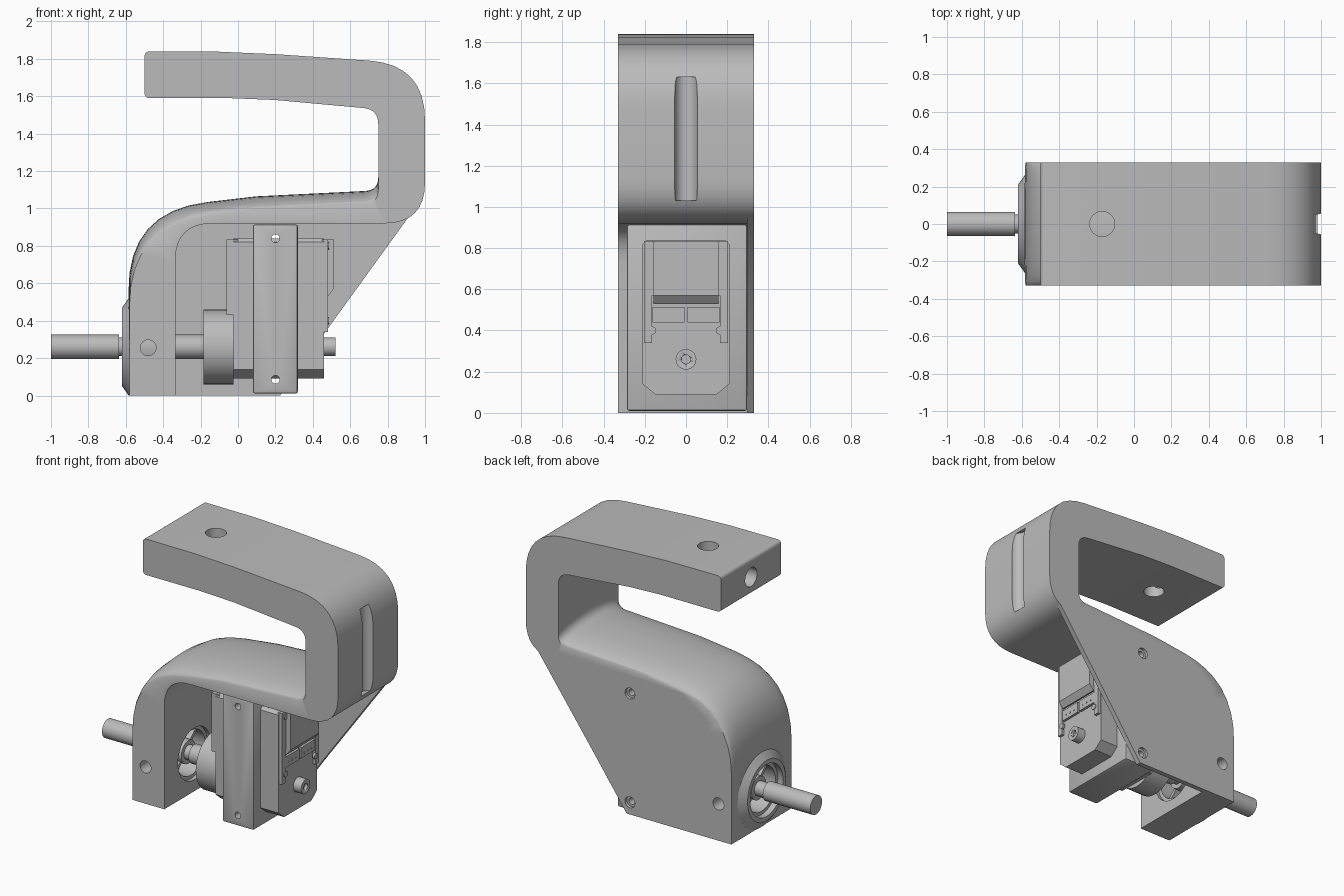
import bpy, bmesh, math
from mathutils import Matrix, Vector

old = bpy.data.objects.get("Cube")
if old:
    bpy.data.objects.remove(old, do_unlink=True)

grey = bpy.data.materials.new("plain grey")
grey.use_nodes = True
tone = (0.5, 0.5, 0.5, 1)
grey.diffuse_color = tone
grey.node_tree.nodes["Principled BSDF"].inputs["Base Color"].default_value = tone

AXIS_Z = 0.26   # height of the drive shaft
HALF = 0.33     # half depth of the housing
TURN = {"x": Matrix.Rotation(math.pi / 2, 4, "Y"),
        "y": Matrix.Rotation(-math.pi / 2, 4, "X"),
        "z": Matrix.Identity(4)}


def finish(name, bm):
    bmesh.ops.recalc_face_normals(bm, faces=bm.faces)
    mesh = bpy.data.meshes.new(name)
    bm.to_mesh(mesh)
    bm.free()
    ob = bpy.data.objects.new(name, mesh)
    bpy.context.collection.objects.link(ob)
    mesh.materials.append(grey)
    return ob


def activate(ob):
    bpy.ops.object.select_all(action="DESELECT")
    ob.select_set(True)
    bpy.context.view_layer.objects.active = ob


def smooth(ob):
    activate(ob)
    bpy.ops.object.shade_smooth_by_angle(angle=math.radians(30))


def rod(name, axis, start, end, r, at, r2=None):
    """Cylinder or cone along an axis; `at` is its centre line."""
    bm = bmesh.new()
    direction = TURN[axis] @ Vector((0, 0, 1))
    centre = Vector(at) + direction * (start + end) / 2
    bmesh.ops.create_cone(bm, cap_ends=True, segments=40, radius1=r,
                          radius2=r if r2 is None else r2, depth=end - start,
                          matrix=Matrix.Translation(centre) @ TURN[axis])
    ob = finish(name, bm)
    smooth(ob)
    return ob


def box(name, xs, ys, zs, bevel=0.0):
    bm = bmesh.new()
    bmesh.ops.create_cube(bm, size=1)
    for v in bm.verts:
        v.co = [(s[0] + s[1]) / 2 + c * (s[1] - s[0]) for c, s in zip(v.co, (xs, ys, zs))]
    if bevel:
        bmesh.ops.bevel(bm, geom=bm.edges[:], offset=bevel, segments=2,
                        profile=0.5, affect="EDGES")
    return finish(name, bm)


def loft(name, sections):
    """Skin matching closed rings of points and cap the two ends."""
    bm = bmesh.new()
    rings = [[bm.verts.new(p) for p in s] for s in sections]
    for a, b in zip(rings, rings[1:]):
        for i in range(len(a)):
            j = (i + 1) % len(a)
            bm.faces.new((a[i], a[j], b[j], b[i]))
    caps = [bm.faces.new(rings[0]), bm.faces.new(rings[-1])]
    bmesh.ops.recalc_face_normals(bm, faces=bm.faces)
    bmesh.ops.triangulate(bm, faces=caps)
    return finish(name, bm)


def boolean(ob, other, operation="DIFFERENCE"):
    activate(ob)
    mod = ob.modifiers.new("cut", "BOOLEAN")
    mod.operation, mod.object, mod.solver = operation, other, "EXACT"
    bpy.ops.object.modifier_apply(modifier=mod.name)
    bpy.data.objects.remove(other, do_unlink=True)


def rounded(points, steps=8):
    """Outline in x and z; a third value rounds that corner."""
    out = []
    for i, (x, z, r) in enumerate(points):
        p = Vector((x, z))
        if not r:
            out.append(p)
            continue
        a = p + (Vector(points[i - 1][:2]) - p).normalized() * r
        b = p + (Vector(points[(i + 1) % len(points)][:2]) - p).normalized() * r
        for k in range(steps + 1):
            t = k / steps
            out.append(a * (1 - t) ** 2 + p * 2 * t * (1 - t) + b * t * t)
    return out


def housing_outline(d):
    """C-shaped outline; d raises the domed lower deck."""
    return rounded([
        (-0.5, 1.84, 0.03), (-0.1, 1.838, 0), (0.2, 1.825, 0), (1, 1.77, 0.3),
        (1, 0.92, 0.22), (-0.335, 0.92, 0.2), (-0.335, 0, 0), (-0.58, 0, 0),
        (-0.58 - 0.01 * d, 0.91 + 0.075 * d, 0.43), (0.1, 0.995 + 0.07 * d, 0),
        (0.75, 1.03 + 0.067 * d, 0.07), (0.75, 1.53, 0.08),
        (0.2, 1.58, 0), (-0.05, 1.59, 0), (-0.5, 1.59, 0.03)])


# Housing: hook-shaped arm over a domed deck and a front pillar
sections = []
for k in range(17):
    t = math.pi * k / 16
    y = -HALF * math.cos(t)
    sections.append([(p.x, y, p.y) for p in housing_outline(math.sin(t))])
housing = loft("housing", sections)

# Back plate with its slanted edge
plate = [(-0.45, 0), (0.225, 0), (0.46, 0.33), (0.945, 1.0), (0.8, 0.98), (-0.2, 0.95), (-0.4, 0.8)]
boolean(housing, loft("back_plate", [[(x, y, z) for x, z in plate] for y in (0.295, HALF)]), "UNION")

# Conical boss around the shaft, trimmed flat at the foot
boss = rod("boss", "x", -0.62, -0.5, 0.21, (0, 0, AXIS_Z), 0.38)
boolean(boss, box("trim", (-1, 0), (-1, 1), (-1, 0)))
boolean(boss, box("trim", (-0.57, 0), (-1, 1), (-1, 1)))
boolean(housing, boss, "UNION")

# Holes and thumb groove
for axis, start, end, r, at in [
        ("x", -0.8, -0.2, 0.18, (0, 0, AXIS_Z)),
        ("z", 1.4, 2, 0.067, (-0.17, 0, 0)),
        ("x", -0.6, -0.17, 0.065, (0, 0, 1.71)),
        ("y", -0.5, 0.5, 0.042, (-0.48, 0, 0.255)),
        ("z", 1.03, 1.63, 0.055, (1, 0, 0))]:
    boolean(housing, rod("cutter", axis, start, end, r, at))
for z in (0.085, 0.84):
    boolean(housing, rod("cutter", "y", 0.2, 0.5, 0.022, (0.2, 0, z)))
    boolean(housing, rod("cutter", "y", 0.31, 0.5, 0.038, (0.2, 0, z)))
smooth(housing)

# Spoked bearing in the pillar
ring = rod("bearing_ring", "x", -0.58, -0.36, 0.179, (0, 0, AXIS_Z))
boolean(ring, rod("cutter", "x", -0.8, -0.2, 0.155, (0, 0, AXIS_Z)))
smooth(ring)
rod("bearing_hub", "x", -0.56, -0.38, 0.08, (0, 0, AXIS_Z))
for k in range(4):
    spoke = box("bearing_spoke", (-0.54, -0.4), (0.06, 0.165), (-0.012, 0.012))
    spoke.data.transform(Matrix.Translation((0, 0, AXIS_Z))
                         @ Matrix.Rotation(math.pi * (k / 2 + 0.25), 4, "X"))

# Drive shaft, coupling and motor horn
for name, start, end, r in [
        ("drive_shaft", -1, -0.635, 0.065), ("shaft_neck", -0.64, -0.3, 0.05),
        ("coupling", -0.335, -0.17, 0.065), ("motor_horn", -0.185, -0.025, 0.2),
        ("rear_axle", 0.45, 0.52, 0.05)]:
    axle = rod(name, "x", start, end, r, (0, 0, AXIS_Z))
    if name == "rear_axle":
        boolean(axle, rod("cutter", "x", 0.5, 0.6, 0.022, (0, 0, AXIS_Z)))

# Mounting bracket around the motor
bracket = box("mounting_bracket", (0.08, 0.32), (-0.287, 0.297), (0.01, 0.915), 0.012)
for z in (0.085, 0.84):
    boolean(bracket, rod("cutter", "y", -0.5, 0.5, 0.022, (0.2, 0, z)))
smooth(bracket)

# Motor body with chamfered lower corners
case = [(0.21, 0.82), (0.19, 0.84), (-0.19, 0.84), (-0.21, 0.82),
        (-0.21, 0.14), (-0.15, 0.09), (0.15, 0.09), (0.21, 0.14)]
motor = loft("motor_body", [[(x, y, z) for y, z in case] for x in (-0.025, 0.46)])
box("motor_front_cap", (-0.062, 0), (-0.205, 0.205), (0.43, 0.835))
box("motor_rear_cap", (0.45, 0.48), (-0.205, 0.205), (0.57, 0.835))
for side in (-1, 1):
    ys = sorted((side * 0.165, side * 0.205))
    box("cap_leg", (0.45, 0.48), ys, (0.34, 0.58))
    box("plug_socket", (0.45, 0.478), sorted((side * 0.008, side * 0.162)), (0.44, 0.515))
    for z in (0.4, 0.8):
        rod("case_screw", "x", 0.47, 0.486, 0.02, (0, side * 0.165, z))
    for k in range(3):
        rod("socket_pin", "x", 0.47, 0.482, 0.006, (0, side * (0.045 + 0.04 * k), 0.47))

# Cable cover with a sloping underside
slope = [(0.47, 0.835), (0.512, 0.835), (0.512, 0.57), (0.48, 0.53), (0.47, 0.53)]
loft("cable_cover", [[(x, y, z) for x, z in slope] for y in (-0.157, 0.157)])
